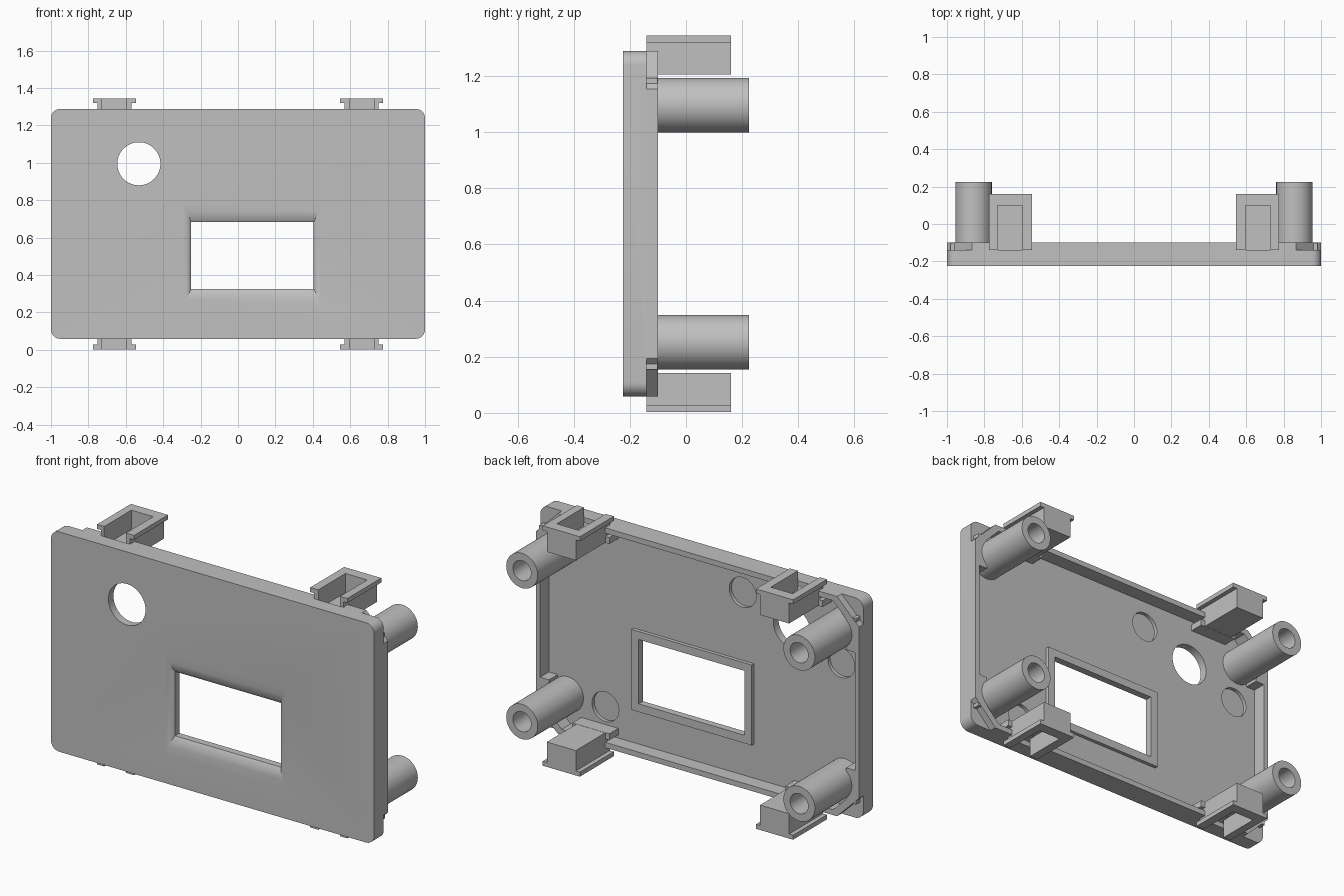
import bpy, bmesh, math

if "Cube" in bpy.data.objects:
    bpy.data.objects.remove(bpy.data.objects["Cube"])

ZC = 0.674                      # mid height of the panel
FRONT, FLOOR, RIM = -0.225, -0.18, -0.10

grey = bpy.data.materials.new("plain_grey")
grey.diffuse_color = (0.53, 0.53, 0.53, 1)
grey.use_nodes = True
grey.node_tree.nodes["Principled BSDF"].inputs["Base Color"].default_value = grey.diffuse_color


def loft(name, rings):
    """Closed solid through rings of (x, y, z) points."""
    bm = bmesh.new()
    vs = [[bm.verts.new(p) for p in r] for r in rings]
    n = len(vs[0])
    for a, b in zip(vs, vs[1:]):
        for i in range(n):
            bm.faces.new((a[i], a[(i + 1) % n], b[(i + 1) % n], b[i]))
    bm.faces.new(vs[0])
    bm.faces.new(vs[-1])
    bmesh.ops.recalc_face_normals(bm, faces=bm.faces)
    me = bpy.data.meshes.new(name)
    bm.to_mesh(me)
    bm.free()
    ob = bpy.data.objects.new(name, me)
    bpy.context.collection.objects.link(ob)
    me.materials.append(grey)
    return ob


def prism(name, pts, y0, y1):
    return loft(name, [[(x, y, z) for x, z in pts] for y in (y0, y1)])


def rect(x0, x1, z0, z1):
    return [(x0, z0), (x1, z0), (x1, z1), (x0, z1)]


def box(name, x, y, z):
    return prism(name, rect(*x, *z), *y)


def cyl(name, x, z, r, y0, y1, n=48):
    return prism(name, [(x + r * math.cos(2 * math.pi * i / n),
                         z + r * math.sin(2 * math.pi * i / n)) for i in range(n)], y0, y1)


def boolean(ob, tools, op='DIFFERENCE'):
    bpy.context.view_layer.objects.active = ob
    for t in tools:
        m = ob.modifiers.new("bool", 'BOOLEAN')
        m.operation, m.solver, m.object = op, 'EXACT', t
        bpy.ops.object.modifier_apply(modifier=m.name)
        bpy.data.objects.remove(t)


def smooth(ob):
    bpy.ops.object.select_all(action='DESELECT')
    ob.select_set(True)
    bpy.context.view_layer.objects.active = ob
    bpy.ops.object.shade_smooth_by_angle(angle=math.radians(30))


def window_cutter():
    # flared opening: wide and shallow at the front, straight behind
    rings = []
    for ox, oz, y in ((.045, .10, FRONT - .01), (.045, .10, FRONT), (.025, .055, FRONT + .005),
                      (.01, .02, FRONT + .014), (0, 0, FRONT + .026), (0, 0, RIM)):
        rings.append([(x, y, z) for x, z in rect(-.25 - ox, .405 + ox, .325 - oz, .685 + oz)])
    return loft("window_cutter", rings)


# front panel with rounded corners
R, W, H = 0.05, 1.0, 0.615
outline = []
for q, (sx, sz) in enumerate(((1, 1), (-1, 1), (-1, -1), (1, -1))):
    for i in range(9):
        a = math.pi / 2 * (q + i / 8)
        outline.append((sx * (W - R) + R * math.cos(a), ZC + sz * (H - R) + R * math.sin(a)))
panel = prism("front_panel", outline, FRONT, RIM)

# hollow back with diagonal corner walls
cx, cz, dx, dz = .975, .585, .84, .45
cavity = prism("cavity", [(x, ZC + z) for x, z in (
    (cx, -dz), (cx, dz), (dx, cz), (-dx, cz), (-cx, dz), (-cx, -dz), (-dx, -cz), (dx, -cz))],
    FLOOR, 0)
cutters = [cavity, window_cutter(), cyl("round_hole", -.53, .995, .115, -.3, 0, 64)]
# shallow round recesses in the floor
for x, z in ((-.225, 1.11), (-.835, .88), (.625, .243)):
    cutters.append(cyl("recess", x, z, .083, FLOOR - .02, FLOOR + .01))
# triangular corner notches and clip pockets through the rim
for sx in (1, -1):
    for sz in (1, -1):
        cutters.append(prism("notch", [(sx * 1.01, ZC + sz * (H + .01)),
                                       (sx * .855, ZC + sz * (H + .01)),
                                       (sx * 1.01, ZC + sz * (H - .145))], -.14, 0))
        cutters.append(box("rim_gap", sorted((sx * .595, sx * .73)), (-.14, 0),
                           sorted((ZC + sz * .57, ZC + sz * .7))))
boolean(panel, cutters)
smooth(panel)

# raised frame behind the window
frame = box("window_frame", (-.295, .45), (FLOOR - .005, FLOOR + .02), (.28, .73))
boolean(frame, [box("frame_cutter", (-.25, .405), (-.3, 0), (.325, .685))])

for sx, side in ((1, "right"), (-1, "left")):
    for sz, level in ((1, "top"), (-1, "bottom")):
        tag = f"{side}_{level}"

        def mbox(name, x, y, z):
            return box(name, sorted((sx * x[0], sx * x[1])), y,
                       sorted((ZC + sz * z[0], ZC + sz * z[1])))

        # hollow screw post
        px, pz = sx * .858, ZC + sz * .4225
        post = cyl("screw_post_" + tag, px, pz, .0975, FLOOR - .005, .225)
        boolean(post, [cyl("bore", px, pz, .056, FLOOR + .03, .3, 32)])
        smooth(post)
        mbox("post_web_" + tag, (.92, .98), (FLOOR - .005, RIM - .002), (.33, .52))

        # clip: pocketed block with a wider lip, open to the front
        clip = mbox("clip_" + tag, (.57, .75), (-.14, .16), (.532, .671))
        boolean(clip, [mbox("lip", (.545, .775), (-.14, .16), (.646, .6712))], 'UNION')
        boolean(clip, [mbox("pocket", (.595, .73), (-.2, .10), (.565, .7))])
        mbox("clip_base_" + tag, (.545, .775), (FLOOR - .005, RIM - .001), (.531, .567))
